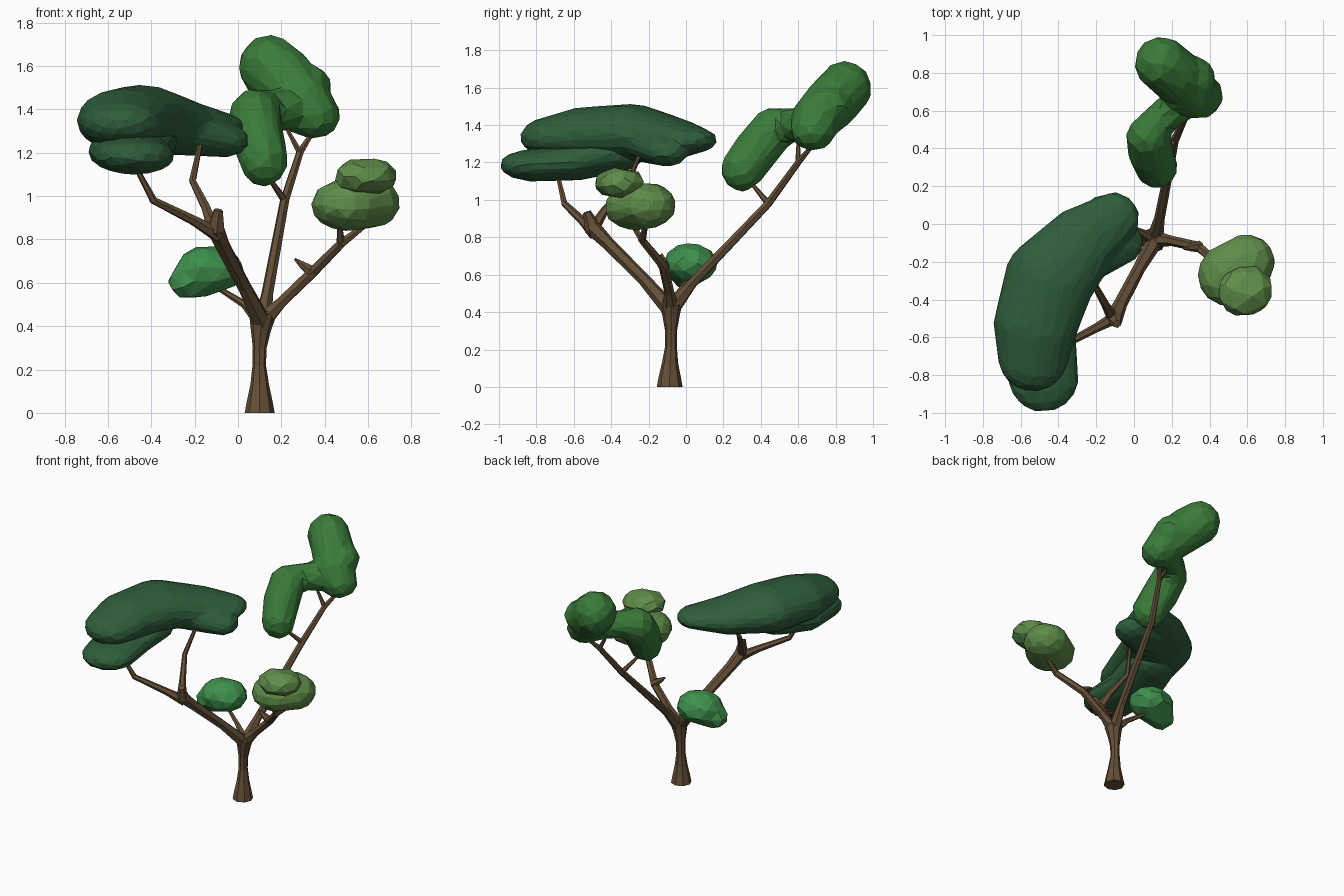
import bpy, bmesh
from mathutils import Vector, Matrix

if "Cube" in bpy.data.objects:
    bpy.data.objects.remove(bpy.data.objects["Cube"])


def material(name, rgb):
    m = bpy.data.materials.new(name)
    m.diffuse_color = (*rgb, 1)
    m.use_nodes = True
    m.node_tree.nodes["Principled BSDF"].inputs["Base Color"].default_value = m.diffuse_color
    return m


def finish(obj, mat):
    """Bake modifiers / curve to a flat shaded mesh."""
    deps = bpy.context.evaluated_depsgraph_get()
    mesh = bpy.data.meshes.new_from_object(obj.evaluated_get(deps))
    name = obj.name
    bpy.data.objects.remove(obj)
    mesh.materials.clear()
    mesh.materials.append(mat)
    for p in mesh.polygons:
        p.use_smooth = False
        p.material_index = 0
    out = bpy.data.objects.new(name, mesh)
    bpy.context.collection.objects.link(out)


def limbs(name, paths, mat, sides=1):
    """Faceted tapered tubes; each point is x, y, z, radius."""
    cu = bpy.data.curves.new(name, 'CURVE')
    cu.dimensions = '3D'
    cu.bevel_depth = 1
    cu.bevel_resolution = sides
    cu.use_fill_caps = True
    for path in paths:
        s = cu.splines.new('POLY')
        s.points.add(len(path) - 1)
        s.use_smooth = False
        for p, (x, y, z, r) in zip(s.points, path):
            p.co = (x, y, z, 1)
            p.radius = r
    ob = bpy.data.objects.new(name, cu)
    bpy.context.collection.objects.link(ob)
    bpy.context.view_layer.update()
    finish(ob, mat)


def foliage(name, chains, mat, steps=5):
    """Fused ellipsoids along each chain; each point is x, y, z, radius, half height."""
    bm = bmesh.new()
    for chain in chains:
        pts = [Vector(chain[0])]
        for a, b in zip(chain, chain[1:]):
            pts += [Vector(a).lerp(Vector(b), i / steps) for i in range(1, steps + 1)]
        for x, y, z, r, h in pts:
            m = Matrix.Translation((x, y, z)) @ Matrix.Diagonal((r, r, h, 1))
            bmesh.ops.create_icosphere(bm, subdivisions=3, radius=1.02, matrix=m)
    mesh = bpy.data.meshes.new(name)
    bm.to_mesh(mesh)
    bm.free()
    ob = bpy.data.objects.new(name, mesh)
    bpy.context.collection.objects.link(ob)
    rm = ob.modifiers.new("fuse", 'REMESH')
    rm.mode = 'VOXEL'
    rm.voxel_size = 0.02
    sm = ob.modifiers.new("soften", 'SMOOTH')
    sm.iterations = 4
    dec = ob.modifiers.new("facets", 'DECIMATE')
    dec.ratio = 0.05
    bpy.context.view_layer.update()
    finish(ob, mat)


bark = material("bark", (0.13, 0.08, 0.04))
dark = material("dark_green", (0.028, 0.11, 0.043))
mid = material("mid_green", (0.042, 0.2, 0.042))
light = material("light_green", (0.115, 0.265, 0.068))
bright = material("bright_green", (0.05, 0.28, 0.075))

# Trunk with flared foot and crown
limbs("trunk", [[(.10, -.087, 0, .069), (.10, -.087, .05, .06), (.10, -.085, .13, .043),
                 (.098, -.08, .22, .031), (.10, -.08, .30, .032), (.105, -.08, .38, .046),
                 (.112, -.08, .44, .06), (.115, -.08, .47, .045)]], bark, 2)

# Left limb, fork and broken stub
limbs("left_branch", [
    [(.11, -.09, .42, .045), (.03, -.23, .58, .033), (-.07, -.42, .77, .036),
     (-.105, -.5, .85, .046), (-.09, -.53, .935, .022)],
    [(-.09, -.49, .82, .035), (-.2, -.55, .885, .024), (-.39, -.65, .98, .018), (-.48, -.69, 1.15, .011)],
    [(-.11, -.5, .84, .033), (-.15, -.43, .95, .022), (-.21, -.32, 1.07, .017), (-.17, -.24, 1.26, .011)],
], bark)

# Back limb and its twigs
limbs("back_branch", [
    [(.11, -.08, .41, .045), (.135, .03, .55, .028), (.215, .44, .98, .022),
     (.285, .6, 1.2, .018), (.36, .7, 1.32, .009)],
    [(.215, .44, .98, .018), (.13, .34, 1.10, .008)],
    [(.285, .6, 1.2, .016), (.22, .6, 1.32, .008)],
], bark)

# Right limb, stub and twigs
limbs("right_branch", [
    [(.11, -.08, .42, .045), (.2, -.09, .51, .027), (.34, -.12, .645, .027),
     (.48, -.235, .785, .022), (.62, -.21, .89, .01)],
    [(.35, -.12, .645, .032), (.30, -.125, .68, .02), (.262, -.13, .71, .006)],
    [(.475, -.23, .78, .02), (.465, -.31, .9, .009)],
], bark)

# Small left branch
limbs("low_branch", [[(.10, -.08, .43, .035), (.03, -.04, .5, .018), (-.13, .03, .6, .01)]], bark)

# Large curved canopy with a lower pad
foliage("dark_canopy", [
    [(-.11, .03, 1.32, .135, .07), (-.28, -.1, 1.33, .19, .115), (-.45, -.3, 1.355, .235, .155),
     (-.52, -.53, 1.35, .22, .145), (-.535, -.70, 1.335, .185, .11)],
    [(-.06, -.1, 1.255, .11, .075), (-.28, -.15, 1.30, .17, .11)]], dark)
foliage("dark_lower_pad", [[(-.48, -.81, 1.185, .185, .085), (-.5, -.6, 1.205, .19, .1),
                            (-.46, -.4, 1.25, .18, .105)]], dark)

# Back canopy, two lobes joined by a neck
foliage("back_canopy", [
    [(.12, .30, 1.165, .11, .12), (.09, .38, 1.27, .12, .12), (.075, .46, 1.37, .115, .12),
     (.13, .55, 1.4, .085, .09), (.29, .67, 1.4, .1, .1)],
    [(.145, .85, 1.595, .14, .145), (.22, .79, 1.53, .14, .15), (.3, .70, 1.44, .13, .13),
     (.35, .68, 1.37, .12, .105)],
    [(.30, .76, 1.50, .13, .11), (.27, .66, 1.38, .09, .09)]], mid)

# Right canopy of two stacked pads
foliage("right_canopy", [[(.505, -.27, .96, .165, .12), (.595, -.205, .97, .15, .12)]], light)
foliage("right_top_pad", [[(.575, -.36, 1.09, .13, .083), (.605, -.35, 1.09, .13, .083)]], light)

# Small low canopy with a drooping lobe
foliage("low_canopy", [[(-.11, .03, .66, .135, .105), (-.15, .02, .66, .135, .108)],
                       [(-.235, .0, .605, .088, .08), (-.15, .02, .63, .1, .09)]], bright)
